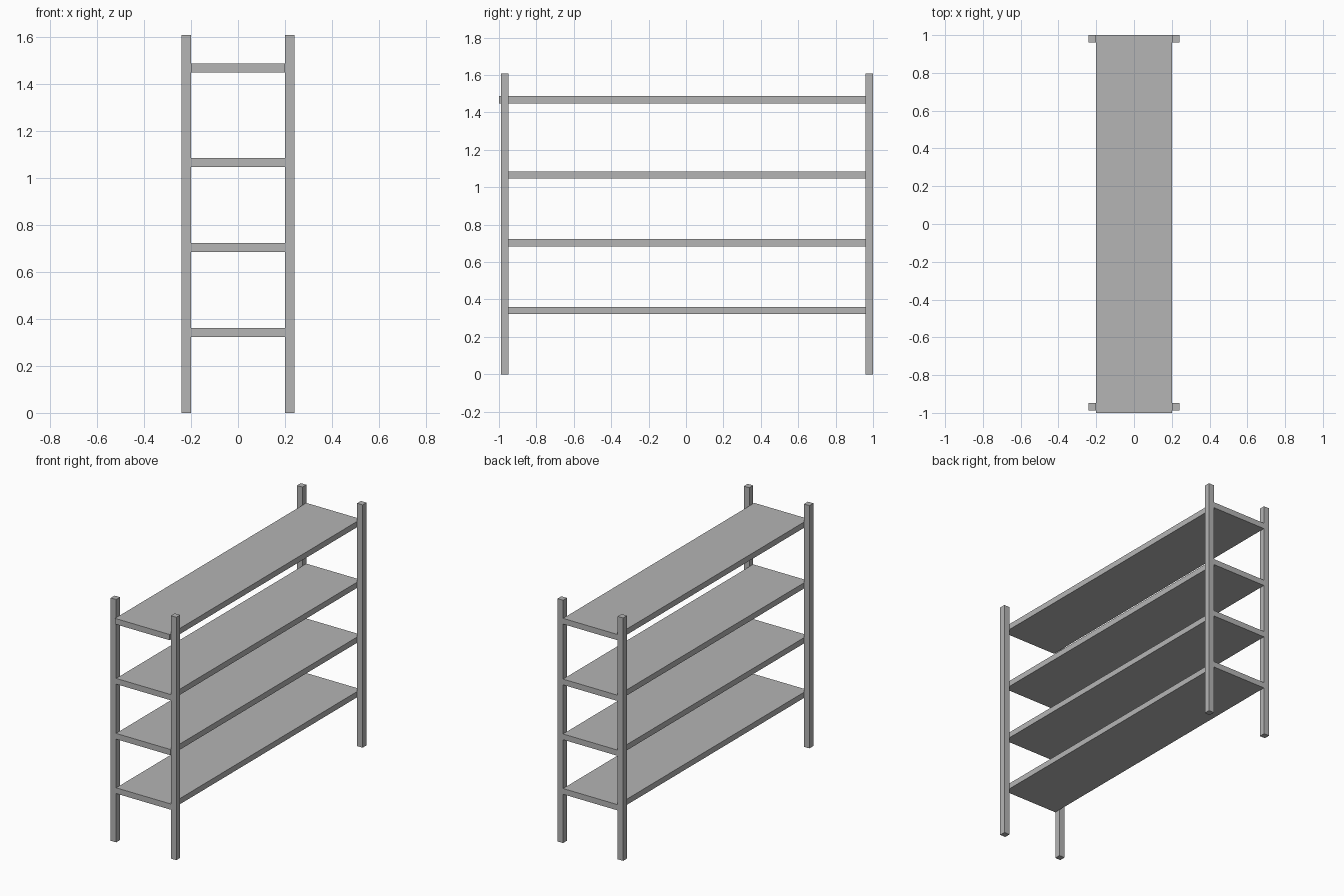
import bpy
import bmesh
from mathutils import Vector

cube = bpy.data.objects.get("Cube")
if cube:
    bpy.data.objects.remove(cube, do_unlink=True)

# One plain grey finish for the whole unit
grey = bpy.data.materials.new("plain grey")
grey.use_nodes = True
colour = (0.46, 0.46, 0.46, 1)
grey.diffuse_color = colour
grey.node_tree.nodes["Principled BSDF"].inputs["Base Color"].default_value = colour


def box(name, low, high):
    """Add a flat-sided box between two opposite corners."""
    low, high = Vector(low), Vector(high)
    mesh = bpy.data.meshes.new(name)
    bm = bmesh.new()
    bmesh.ops.create_cube(bm, size=1)
    bmesh.ops.scale(bm, vec=high - low, verts=bm.verts)
    bmesh.ops.translate(bm, vec=(low + high) / 2, verts=bm.verts)
    bm.to_mesh(mesh)
    bm.free()
    mesh.materials.append(grey)
    obj = bpy.data.objects.new(name, mesh)
    bpy.context.collection.objects.link(obj)
    return obj


POST = 0.04
HEIGHT = 1.607
HALF_WIDTH = 0.2
THICKNESS = 0.038

# Four corner posts, standing outside the long edges of the shelves
for side, x in (("right", -HALF_WIDTH - POST), ("left", HALF_WIDTH)):
    for end, y in (("front", -0.988), ("back", 0.96)):
        box(f"{end}_{side}_post", (x, y, 0), (x + POST, y + POST, HEIGHT))

# Four shelves; the top one reaches slightly further forward
shelves = (("bottom", 0.323, -0.988), ("lower", 0.684, -0.99),
           ("upper", 1.047, -0.988), ("top", 1.449, -1.0))
for level, z, front in shelves:
    box(f"{level}_shelf", (-HALF_WIDTH, front, z),
        (HALF_WIDTH, 1.0, z + THICKNESS))
